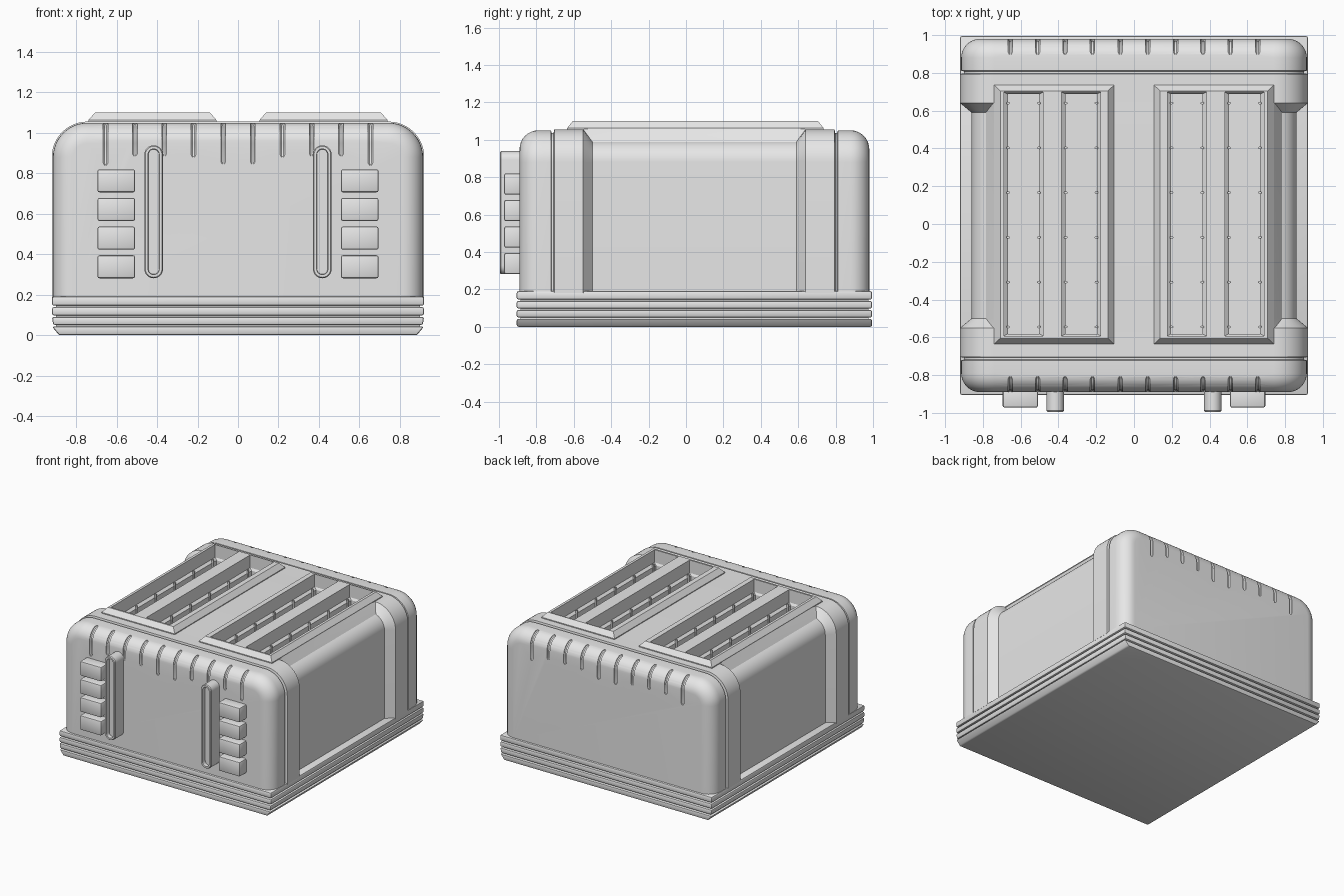
import bpy, bmesh
from math import sin, cos, pi, radians

cube = bpy.data.objects.get("Cube")
if cube:
    bpy.data.objects.remove(cube, do_unlink=True)

grey = bpy.data.materials.new("light grey")
grey.use_nodes = True
grey.diffuse_color = (0.8, 0.8, 0.8, 1)
grey.node_tree.nodes["Principled BSDF"].inputs["Base Color"].default_value = (0.8, 0.8, 0.8, 1)


def loft(bm, rings):
    """Skin a list of equal-length point rings and cap both ends."""
    loops = [[bm.verts.new(p) for p in ring] for ring in rings]
    n = len(loops[0])
    for a, b in zip(loops, loops[1:]):
        for i in range(n):
            j = (i + 1) % n
            bm.faces.new((a[i], a[j], b[j], b[i]))
    bm.faces.new(loops[0])
    bm.faces.new(loops[-1])


def make(name, lofts, bevel=0, helper=False):
    bm = bmesh.new()
    for rings in lofts:
        loft(bm, rings)
    bmesh.ops.recalc_face_normals(bm, faces=bm.faces)
    if bevel:
        bmesh.ops.bevel(bm, geom=bm.edges[:], offset=bevel, segments=2, profile=0.5, affect='EDGES')
    mesh = bpy.data.meshes.new(name)
    bm.to_mesh(mesh)
    bm.free()
    mesh.materials.append(grey)
    obj = bpy.data.objects.new(name, mesh)
    bpy.context.collection.objects.link(obj)
    obj.hide_render = helper
    return obj


def activate(obj):
    bpy.ops.object.select_all(action='DESELECT')
    obj.select_set(True)
    bpy.context.view_layer.objects.active = obj


def cut(obj, cutter):
    activate(obj)
    mod = obj.modifiers.new("cut", 'BOOLEAN')
    mod.operation, mod.solver, mod.object = 'DIFFERENCE', 'EXACT', cutter
    bpy.ops.object.modifier_apply(modifier=mod.name)


def rect(cx, cy, hx, hy, z):
    return [(cx + sx * hx, cy + sy * hy, z) for sx, sy in ((-1, -1), (1, -1), (1, 1), (-1, 1))]


def box(x0, x1, y0, y1, z0, z1, taper=0):
    cx, cy, hx, hy = (x0 + x1) / 2, (y0 + y1) / 2, (x1 - x0) / 2, (y1 - y0) / 2
    return [rect(cx, cy, hx - taper, hy, z0), rect(cx, cy, hx, hy, z1)]


parts = []

# Base: stacked slabs around a slightly smaller core
slabs = [(0, 0.042, 0.035), (0.05, 0.09, 0.006), (0.098, 0.138, 0), (0.146, 0.19, 0)]
for i, (z0, z1, taper) in enumerate(slabs):
    parts.append(make(f"base_slab_{i + 1}", [box(-0.92, 0.92, -0.905, 0.995, z0, z1, taper)], 0.009))
parts.append(make("base_core", [box(-0.9, 0.9, -0.885, 0.975, 0.02, 0.185)]))

# Body: arched cross-section swept from front to back
STEPS, CORNER = 12, 0.17


def section(y, inset, recessed=False):
    r = CORNER - inset
    cx, cz = 0.745, 0.88
    sweep = 70 if recessed else 90
    half = [(cx + r, 0.18)]
    for i in range(STEPS + 1):
        a = radians(sweep * i / STEPS)
        half.append((cx + r * cos(a), cz + r * sin(a)))
    half.append((0.74, 1.057 if recessed else cz + r))
    return [(x, y, z) for x, z in half] + [(-x, y, z) for x, z in reversed(half)]


def cap_sections(y_end, direction):
    """Rounded end, groove and collar, ordered from the end inwards."""
    out = []
    for i in range(9):
        a = pi / 2 * i / 8
        out.append((y_end + direction * 0.1 * (1 - cos(a)), 0.1 * (1 - sin(a))))
    for dy, inset in ((0.168, 0), (0.172, 0.014), (0.182, 0.014), (0.186, -0.006)):
        out.append((y_end + direction * dy, inset))
    return [section(y, d) for y, d in out]


body = make("body", [
    cap_sections(-0.89, 1)
    + [section(-0.55, -0.006), section(-0.5, 0.055, True),
       section(0.59, 0.055, True), section(0.64, -0.006)]
    + cap_sections(0.98, -1)[::-1]])
parts.append(body)

# Short grooves that wrap over the front and back top edges
GROOVES = {0.655: 0.84, 0.51: 0.885, 0.365: 0.885, 0.22: 0.88, 0.073: 0.845}


def groove(x, z_end, y_end, out):
    cy, cz = y_end - out * 0.1, 0.95
    path = [(radians(80 - 8 * i), 0, 0.013) for i in range(11)]
    path += [(0, cz - z_end - 0.012, 0.013), (0, cz - z_end, 0.006)]
    path[0] = (path[0][0], 0, 0.006)
    rings = []
    for a, drop, r in path:
        ring = []
        for k in range(8):
            t = 2 * pi * k / 8 + pi / 8
            d = 0.1 + r * sin(t)
            ring.append((x + r * cos(t), cy + out * d * cos(a), cz + d * sin(a) - drop))
        rings.append(ring)
    return rings


groove_cutter = make("groove_cutter", [
    groove(side * x, z, y, out)
    for x, z in GROOVES.items() for side in (-1, 1) for y, out in ((-0.89, -1), (0.98, 1))],
    helper=True)
cut(body, groove_cutter)

# Bread slots: wide mouth above a narrower shaft
SLOTS = [s * x for x in (0.28, 0.585) for s in (-1, 1)]
MID_Y = 0.053
slot_cutter = make("slot_cutter", [
    [rect(x, MID_Y, 0.103, 0.645, 1.2), rect(x, MID_Y, 0.103, 0.645, 1.0),
     rect(x, MID_Y, 0.083, 0.635, 0.985), rect(x, MID_Y, 0.083, 0.635, 0.25)]
    for x in SLOTS], helper=True)
cut(body, slot_cutter)

# Raised bevelled surround for each pair of slots
for side, label in ((1, "left"), (-1, "right")):
    frame = make(f"{label}_slot_frame", [
        [rect(side * 0.423, 0.05, 0.317, 0.685, 1.03), rect(side * 0.423, 0.05, 0.317, 0.685, 1.063),
         rect(side * 0.423, 0.05, 0.285, 0.655, 1.1)]])
    cut(frame, slot_cutter)
    parts.append(frame)
bpy.data.objects.remove(groove_cutter, do_unlink=True)
bpy.data.objects.remove(slot_cutter, do_unlink=True)


# Guide wires on the slot walls
def wire(x, y):
    return [[(x + 0.01 * cos(k * pi / 4), y + 0.007 * sin(k * pi / 4), z) for k in range(8)]
            for z in (0.25, 1.01)]


parts.append(make("guide_wires", [
    wire(x + s * 0.081, 0.64 - 0.237 * i) for x in SLOTS for s in (-1, 1) for i in range(6)]))


# Lever housings: upright rounded bars with a recessed track
def stadium(x, y, r):
    pts = []
    for z, start in ((0.893, 0), (0.327, pi)):
        for k in range(13):
            a = start + pi * k / 12
            pts.append((x + r * cos(a), y, z + r * sin(a)))
    return pts


for side, label in ((1, "left"), (-1, "right")):
    x = side * 0.417
    parts.append(make(f"{label}_lever", [
        [stadium(x, -0.87, 0.046), stadium(x, -0.988, 0.046), stadium(x, -0.995, 0.041),
         stadium(x, -0.995, 0.028), stadium(x, -0.965, 0.026)]]))
    # Column of four push buttons
    for i in range(4):
        z = 0.281 + 0.1417 * i
        cx = side * 0.602
        parts.append(make(f"{label}_button_{i + 1}", [
            box(cx - 0.093, cx + 0.093, -0.972, -0.86, z, z + 0.114)], 0.01))

for obj in parts:
    activate(obj)
    bpy.ops.object.shade_smooth_by_angle(angle=radians(30))
